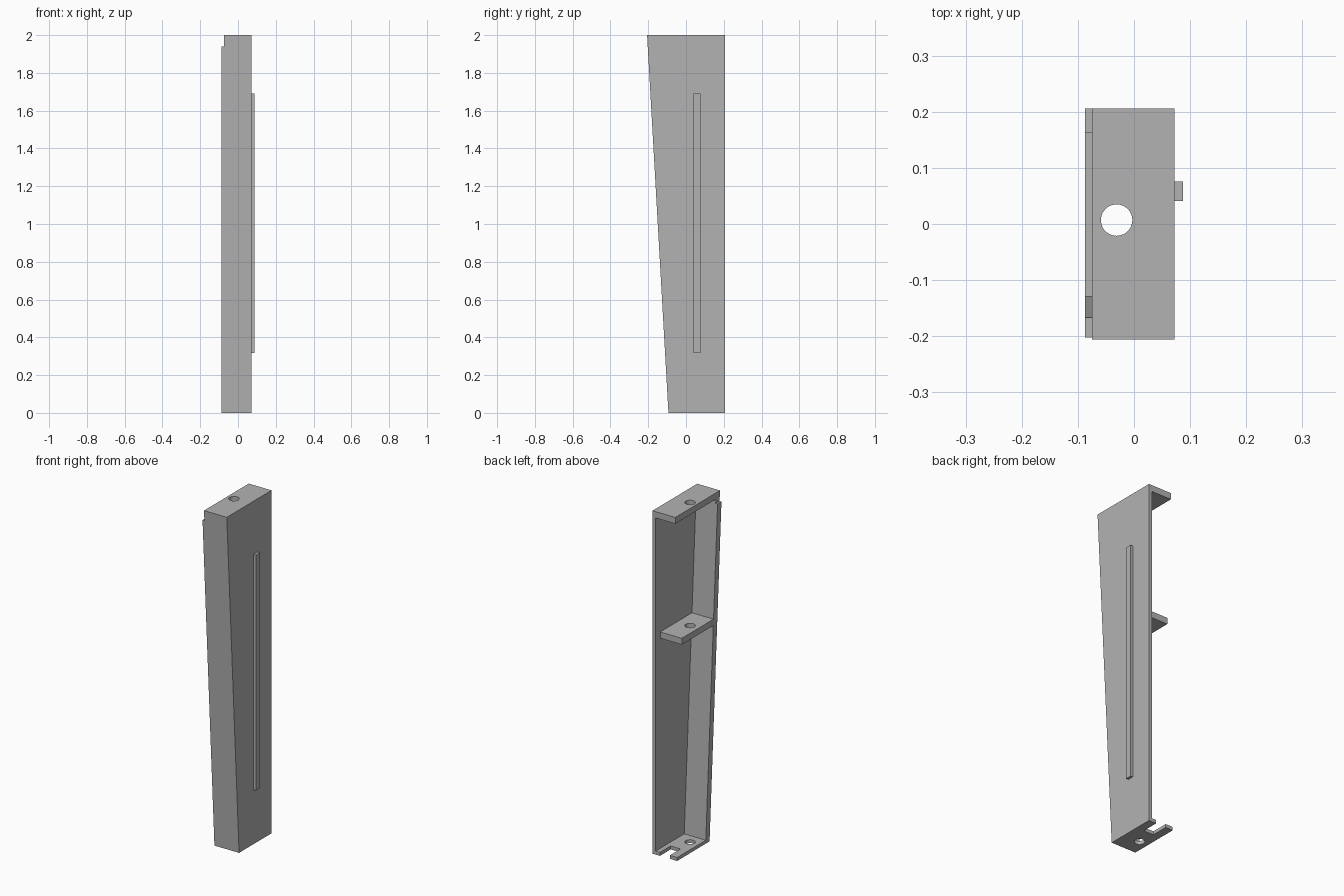
import bpy
import bmesh

if "Cube" in bpy.data.objects:
    bpy.data.objects.remove(bpy.data.objects["Cube"])

grey = bpy.data.materials.new("plain_grey")
grey.use_nodes = True
colour = (0.45, 0.45, 0.45, 1)
grey.diffuse_color = colour
grey.node_tree.nodes["Principled BSDF"].inputs["Base Color"].default_value = colour

BACK = 0.206                       # rear edge
OUTER, INNER = 0.072, 0.052        # side wall faces
LIP, TOP_LIP = -0.087, -0.075      # open edge, and its set-back at the top
WALL = 0.036                       # front wall thickness
HOLE = (-0.031, 0.007)


def front(z):
    """Sloping front face."""
    return -0.093 - 0.0565 * z


def loft(name, outline, z0, z1):
    """Prism whose plan outline may change with height."""
    bm = bmesh.new()
    low = [bm.verts.new((x, y, z0)) for x, y in outline(z0)]
    high = [bm.verts.new((x, y, z1)) for x, y in outline(z1)]
    bm.faces.new(low)
    bm.faces.new(high)
    for i in range(len(low)):
        j = (i + 1) % len(low)
        bm.faces.new((low[i], low[j], high[j], high[i]))
    bmesh.ops.recalc_face_normals(bm, faces=bm.faces)
    mesh = bpy.data.meshes.new(name)
    bm.to_mesh(mesh)
    bm.free()
    mesh.materials.append(grey)
    obj = bpy.data.objects.new(name, mesh)
    bpy.context.collection.objects.link(obj)
    return obj


def box(name, x0, x1, y0, y1, z0, z1):
    return loft(name, lambda z: [(x0, y0), (x1, y0), (x1, y1), (x0, y1)], z0, z1)


def cut(obj, cutter):
    mod = obj.modifiers.new(cutter.name, "BOOLEAN")
    mod.operation = "DIFFERENCE"
    mod.solver = "EXACT"
    mod.object = cutter
    cutter.hide_render = True
    cutter.hide_set(True)


# L-shaped shell: side wall and sloping front wall
shell = loft("side_and_front_wall", lambda z: [
    (OUTER, front(z)), (LIP, front(z)), (LIP, front(z) + WALL),
    (INNER, front(z) + WALL), (INNER, BACK), (OUTER, BACK)], 0, 2)
cut(shell, box("corner_cutter", -0.2, TOP_LIP, -0.4, 0.4, 1.94, 2.2))

# Shared drill for the aligned holes
bpy.ops.mesh.primitive_cylinder_add(vertices=48, radius=0.028, depth=3, location=(*HOLE, 1))
drill = bpy.context.object
drill.name = "hole_cutter"


def shelf(name, lip, back, z0, z1):
    obj = loft(name, lambda z: [
        (lip, front(z) + WALL), (INNER, front(z) + WALL),
        (INNER, back), (lip, back)], z0, z1)
    cut(obj, drill)
    return obj


# Drilled cross plates
shelf("top_plate", TOP_LIP, BACK, 1.963, 2)
shelf("middle_shelf", LIP, 0.163, 1.245, 1.282)
bottom = shelf("bottom_plate", LIP, BACK, 0, 0.02)

# Open slot in the rear edge of the bottom plate
cut(bottom, box("slot_cutter", -0.04, 0.024, 0.107, 0.3, -0.1, 0.1))

# Raised rib on the outer side
box("side_rib", OUTER, 0.087, 0.041, 0.076, 0.316, 1.69)
